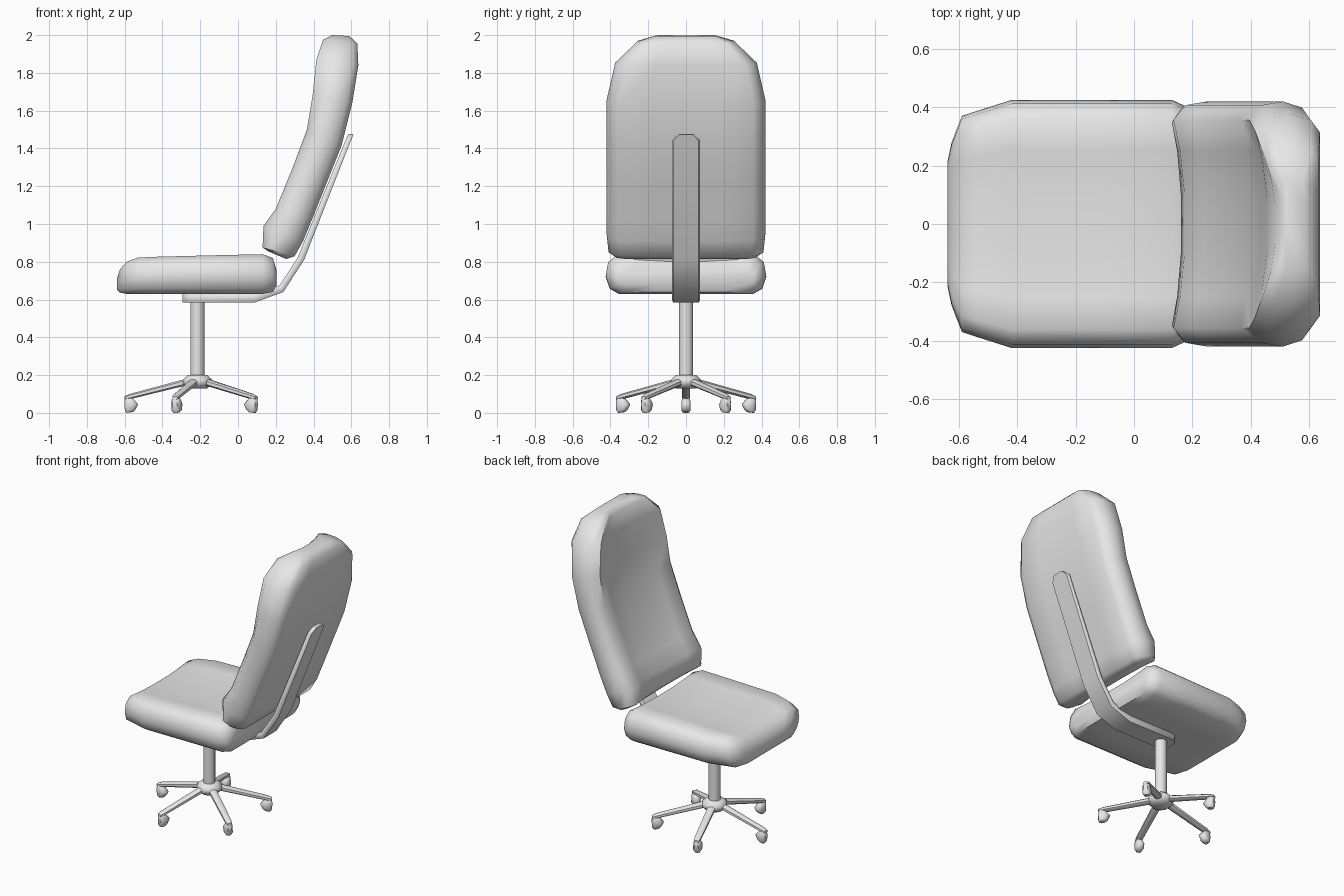
import bpy, bmesh, math

cube = bpy.data.objects.get("Cube")
if cube:
    bpy.data.objects.remove(cube, do_unlink=True)

grey = bpy.data.materials.new("plain grey")
grey.use_nodes = True
grey.diffuse_color = (0.8, 0.8, 0.8, 1)
grey.node_tree.nodes["Principled BSDF"].inputs["Base Color"].default_value = (0.8, 0.8, 0.8, 1)


def finish(obj, name, angle=50):
    obj.name = name
    obj.data.materials.append(grey)
    bpy.ops.object.select_all(action="DESELECT")
    obj.select_set(True)
    bpy.context.view_layer.objects.active = obj
    bpy.ops.object.shade_smooth_by_angle(angle=math.radians(angle))
    return obj


def loft(name, section, stations, angle=50):
    """Join copies of a section; each station is (low xz, high xz, half width)."""
    bm = bmesh.new()
    rings = []
    for low, high, half in stations:
        rings.append([bm.verts.new((low[0] + (high[0] - low[0]) * t, y * half,
                                    low[1] + (high[1] - low[1]) * t)) for y, t in section])
    n = len(section)
    for a, b in zip(rings, rings[1:]):
        for i in range(n):
            j = (i + 1) % n
            bm.faces.new((a[i], a[j], b[j], b[i]))
    bm.faces.new(rings[0])
    bm.faces.new(rings[-1])
    bmesh.ops.recalc_face_normals(bm, faces=bm.faces)
    mesh = bpy.data.meshes.new(name)
    bm.to_mesh(mesh)
    bm.free()
    obj = bpy.data.objects.new(name, mesh)
    bpy.context.collection.objects.link(obj)
    return finish(obj, name, angle)


def mirrored(half):
    """Close a half section given from the low side to the high side."""
    return half + [(-y, t) for y, t in reversed(half)]


def padded(dish):
    return mirrored([(0.45, 0), (0.84, 0), (0.95, 0.14), (1, 0.45), (0.97, 0.8),
                     (0.85, 1), (0.6, 1 - dish * 0.6), (0.25, 1 - dish)])


bar = mirrored([(0.9, 0), (1, 0.3), (1, 0.7), (0.9, 1)])
chunky = mirrored([(0.5, 0), (1, 0.25), (1, 0.75), (0.5, 1)])

# Seat cushion
seat = [(-0.64, 0.21, 0.65, 0.715), (-0.625, 0.28, 0.637, 0.76), (-0.59, 0.37, 0.63, 0.8),
        (-0.53, 0.39, 0.63, 0.822), (-0.42, 0.425, 0.63, 0.827), (-0.1, 0.425, 0.63, 0.835),
        (0.13, 0.425, 0.63, 0.84), (0.185, 0.4, 0.64, 0.82), (0.205, 0.37, 0.68, 0.75)]
loft("seat_cushion", padded(0.1),
     [((x, low), (x, high), half) for x, half, low, high in seat])

# Backrest cushion, from the bottom up
loft("backrest_cushion", padded(0.18), [
    ((0.255, 0.815), (0.16, 0.855), 0.385),
    ((0.3, 0.83), (0.13, 0.875), 0.41),
    ((0.345, 0.91), (0.135, 0.99), 0.42),
    ((0.39, 1.02), (0.2, 1.08), 0.42),
    ((0.47, 1.22), (0.29, 1.3), 0.42),
    ((0.55, 1.42), (0.365, 1.5), 0.42),
    ((0.605, 1.64), (0.395, 1.68), 0.42),
    ((0.637, 1.84), (0.415, 1.87), 0.375),
    ((0.632, 1.955), (0.45, 1.975), 0.26),
    ((0.59, 1.995), (0.5, 2.0), 0.16)])

# Bent support bar under the seat and behind the back
loft("support_bar", bar, [
    ((-0.295, 0.585), (-0.295, 0.63), 0.04),
    ((-0.26, 0.585), (-0.26, 0.63), 0.075),
    ((0.09, 0.585), (0.08, 0.63), 0.075),
    ((0.24, 0.64), (0.22, 0.675), 0.075),
    ((0.35, 0.81), (0.315, 0.82), 0.075),
    ((0.597, 1.44), (0.57, 1.445), 0.075),
    ((0.612, 1.475), (0.585, 1.477), 0.04)])

# Column
centre = -0.215
bpy.ops.mesh.primitive_cylinder_add(vertices=16, radius=0.037, depth=0.43,
                                    location=(centre, 0, 0.385))
finish(bpy.context.object, "column")

# Hub: a faceted collar
bpy.ops.mesh.primitive_cylinder_add(vertices=10, radius=0.08, depth=0.07,
                                    location=(centre, 0, 0.165))
hub = bpy.context.object
bm = bmesh.new()
bm.from_mesh(hub.data)
rims = [e for e in bm.edges if abs(e.verts[0].co.z - e.verts[1].co.z) < 0.001]
bmesh.ops.bevel(bm, geom=rims, offset=0.024, segments=1, affect="EDGES")
bm.to_mesh(hub.data)
bm.free()
finish(hub, "hub")

# Five legs with casters
for k in range(5):
    leg = loft(f"leg_{k + 1}", chunky, [
        ((0.04, 0.15), (0.04, 0.186), 0.024),
        ((0.36, 0.072), (0.36, 0.1), 0.02),
        ((0.386, 0.07), (0.386, 0.088), 0.014)])
    caster = loft(f"caster_{k + 1}", chunky, [
        ((0.34, 0.005), (0.376, 0), 0.016),
        ((0.328, 0.018), (0.384, 0.014), 0.025),
        ((0.314, 0.045), (0.387, 0.045), 0.025),
        ((0.333, 0.068), (0.386, 0.07), 0.022),
        ((0.345, 0.08), (0.378, 0.08), 0.015)])
    for part in (leg, caster):
        part.location.x = centre
        part.rotation_euler.z = math.pi + k * math.tau / 5
